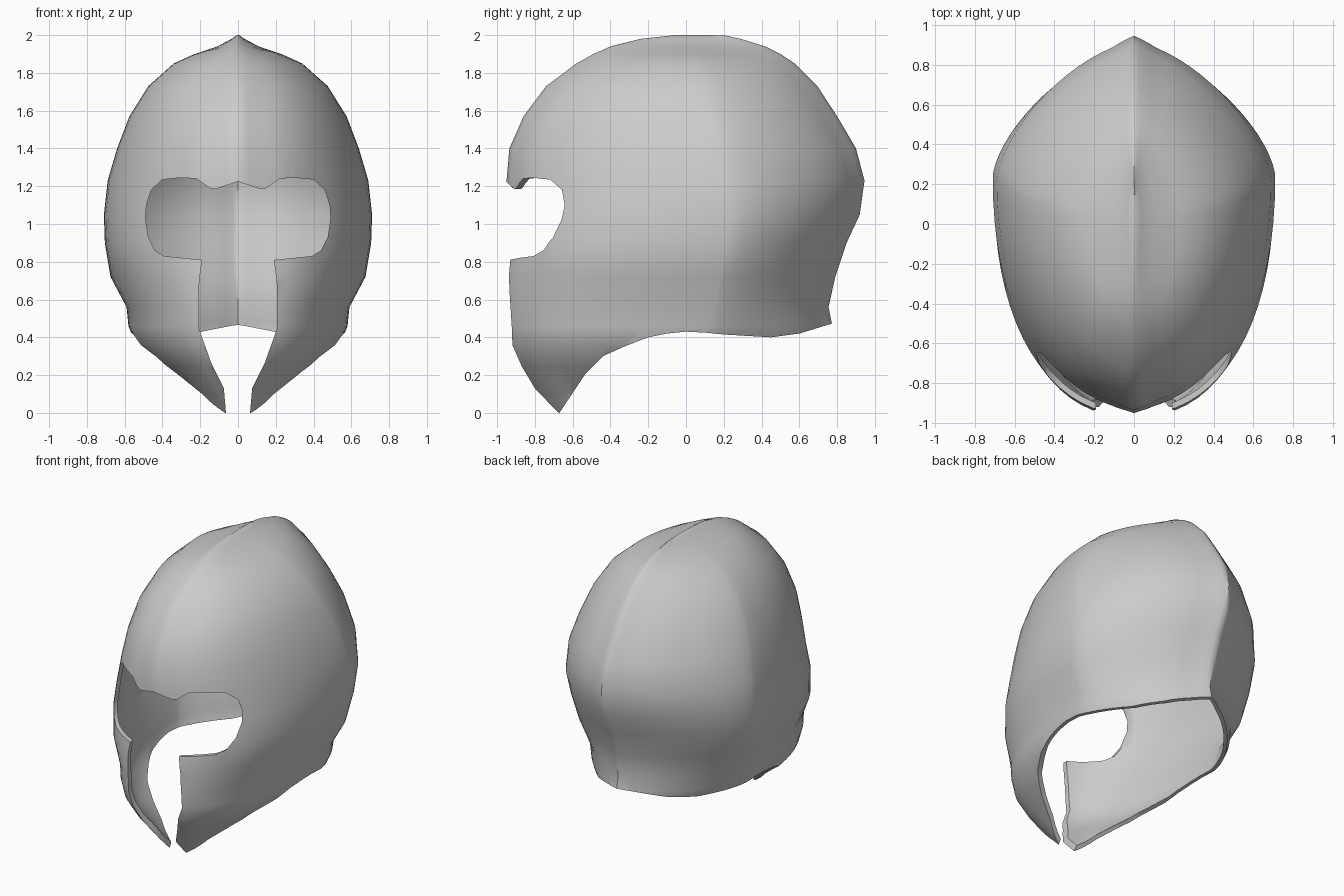
import bpy, bmesh, math
from mathutils import Vector

cube = bpy.data.objects.get("Cube")
if cube:
    bpy.data.objects.remove(cube)

steel = bpy.data.materials.new("plain_grey_steel")
steel.use_nodes = True
GREY = (0.6, 0.6, 0.6, 1)
steel.diffuse_color = GREY
steel.node_tree.nodes["Principled BSDF"].inputs["Base Color"].default_value = GREY

# Skull sections: height, front y, back y, half width, y of widest point
SECTIONS = [
    (-.03, -.68, .6, .2, 0), (.1, -.81, .7, .27, 0), (.25, -.93, .75, .43, 0),
    (.36, -.985, .775, .54, .08), (.46, -1, .775, .58, .12), (.56, -1.005, .755, .59, .15),
    (.72, -1, .79, .675, .18), (.9, -.975, .85, .705, .22), (1.05, -.96, .92, .71, .24),
    (1.23, -.95, .945, .69, .22), (1.4, -.935, .9, .64, .18), (1.57, -.86, .8, .575, .14),
    (1.73, -.74, .695, .475, .1), (1.85, -.58, .575, .34, .06), (1.9, -.49, .5, .23, .04),
    (1.94, -.4, .42, .11, .03), (1.98, -.24, .29, .035, .03), (2, -.06, .2, .006, .05)]
STEPS = 72
KEEL = .03


def ring(z, front, back, width, middle):
    """Horizontal section: full cheeks in front, wedge-like behind, with a raised keel."""
    cheek = 1 - .13 * min(1, max(0, (1.3 - z) / .4))
    points = []
    for i in range(STEPS):
        t = math.tau * i / STEPS
        s, c = math.sin(t), math.cos(t)
        ahead = c > 0
        power = cheek if ahead else 1.32
        x = math.copysign(width * abs(s) ** power, s)
        reach = (middle - front if ahead else back - middle) - KEEL
        out = reach * abs(c) ** power + KEEL * max(0, 1 - abs(x) / .11) * abs(c)
        points.append(Vector((x, middle - out if ahead else middle + out, z)))
    return points


def finish(name, bm):
    bmesh.ops.recalc_face_normals(bm, faces=bm.faces)
    mesh = bpy.data.meshes.new(name)
    bm.to_mesh(mesh)
    bm.free()
    obj = bpy.data.objects.new(name, mesh)
    bpy.context.collection.objects.link(obj)
    mesh.materials.append(steel)
    return obj


def skull(name, scale=1):
    """Closed loft through the sections, shrunk about the middle of the head."""
    bm = bmesh.new()
    centre = Vector((0, 0, .9))
    rings = [[bm.verts.new(centre + (p - centre) * scale) for p in ring(*row)]
             for row in SECTIONS]
    for low, high in zip(rings, rings[1:]):
        for i in range(STEPS):
            j = (i + 1) % STEPS
            bm.faces.new((low[i], low[j], high[j], high[i]))
    bm.faces.new(rings[0])
    bm.faces.new(rings[-1])
    return finish(name, bm)


def prism(name, outline, offset):
    """Extrude a closed 3D outline into a cutter."""
    bm = bmesh.new()
    face = bm.faces.new([bm.verts.new(p) for p in outline])
    new = bmesh.ops.extrude_face_region(bm, geom=[face])["geom"]
    bmesh.ops.translate(bm, vec=offset, verts=[v for v in new if isinstance(v, bmesh.types.BMVert)])
    return finish(name, bm)


# Eye holes joined to the tapering mouth slot
half = [(.12, 1.185), (.15, 1.19), (.22, 1.24), (.3, 1.245), (.4, 1.235), (.46, 1.18),
        (.485, 1.1), (.49, 1.03), (.475, .93), (.44, .86), (.39, .83), (.19, .81),
        (.205, .7), (.208, .45), (.14, .26), (.075, .13), (.055, -.1)]
face_outline = [(0, 1.225)] + half + [(-x, z) for x, z in reversed(half)]
face_cutter = prism("face_cutter", [(x, -1.5, z) for x, z in face_outline], (0, 1.4, 0))

# Lower edge sweeping from cheek tips to neck guard
edge = [(-.67, 0), (-.53, .21), (-.44, .3), (-.33, .35), (-.2, .4), (-.1, .42), (0, .43),
        (.1, .425), (.2, .415), (.45, .4), (.6, .42), (.78, .475), (1.2, .48),
        (1.2, -.3), (-1.2, -.3), (-1.2, 0)]
base_cutter = prism("base_cutter", [(-1, y, z) for y, z in edge], (2, 0, 0))

# Hollow the helmet and cut its openings
helmet = skull("helmet_shell")
bpy.context.view_layer.objects.active = helmet
helmet.select_set(True)
for cutter in (skull("hollow_cutter", .967), face_cutter, base_cutter):
    cutter.hide_render = True
    mod = helmet.modifiers.new(cutter.name, "BOOLEAN")
    mod.operation = "DIFFERENCE"
    mod.solver = "EXACT"
    mod.object = cutter
    bpy.ops.object.modifier_apply(modifier=mod.name)
    bpy.data.objects.remove(cutter)
bpy.ops.object.shade_smooth_by_angle(angle=math.radians(40))
